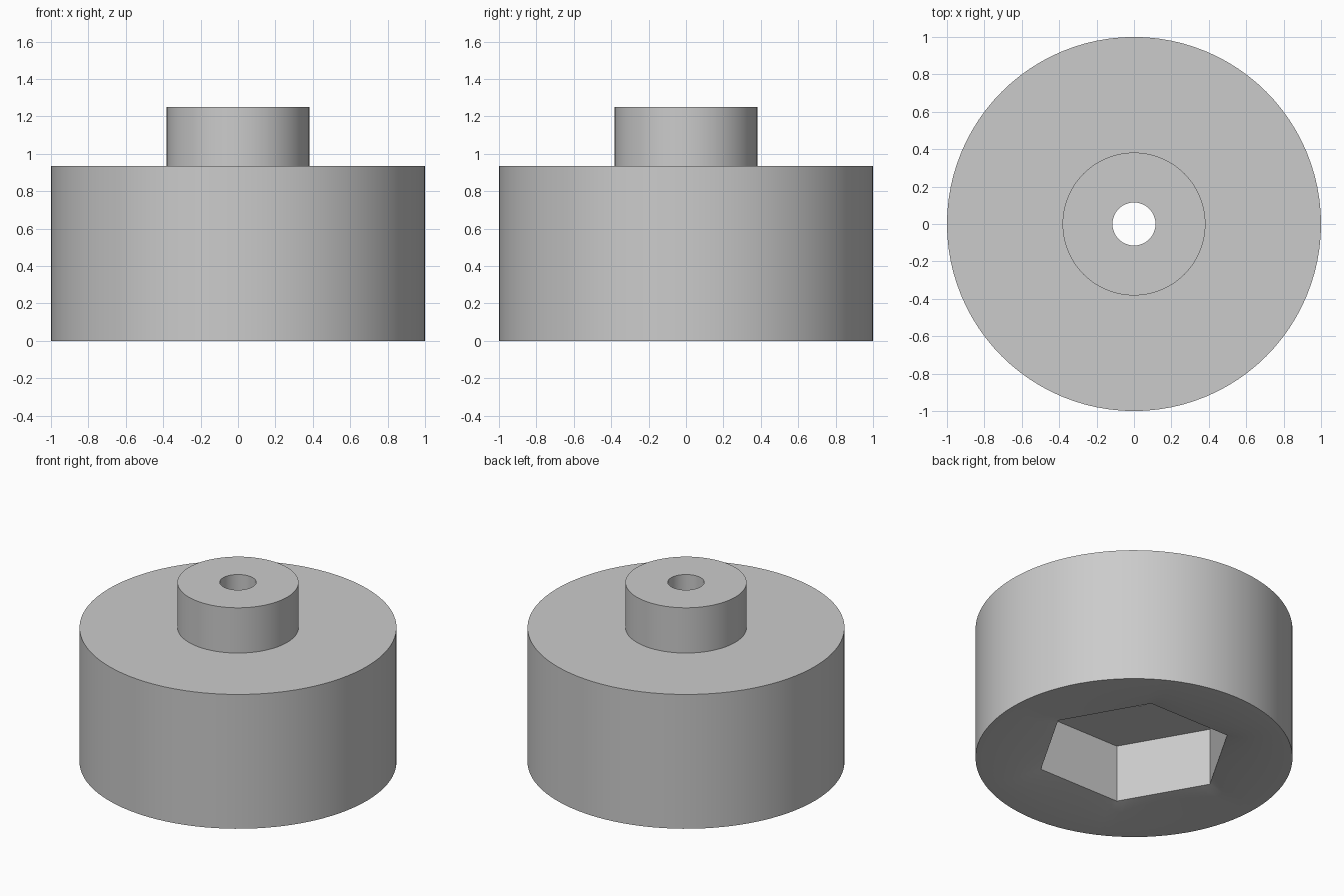
import bpy
import bmesh
import math

SIDES = 96
cube = bpy.data.objects.get("Cube")
if cube:
    bpy.data.objects.remove(cube, do_unlink=True)

grey = bpy.data.materials.new("plain grey")
grey.use_nodes = True
grey.diffuse_color = (0.6, 0.6, 0.6, 1)
grey.node_tree.nodes["Principled BSDF"].inputs["Base Color"].default_value = grey.diffuse_color


def circle(angle):
    return 1.0


def hexagon(angle):
    # distance to a unit hexagon with corners on the x axis
    return math.cos(math.pi / 6) / math.cos(angle % (math.pi / 3) - math.pi / 6)


# Cross-section as a closed loop of rings: outline, radius, height
rings = [
    (circle, 1.0, 0.0),       # base rim
    (circle, 1.0, 0.935),     # shoulder
    (circle, 0.382, 0.935),   # foot of the neck
    (circle, 0.382, 1.25),    # top of the neck
    (circle, 0.115, 1.25),    # bore, top
    (circle, 0.115, 0.44),    # bore, bottom
    (hexagon, 0.625, 0.44),   # socket ceiling
    (hexagon, 0.625, 0.04),   # socket mouth
    (circle, 0.78, 0.0),      # shallow dish around the mouth
]

bm = bmesh.new()
loops = []
for outline, radius, z in rings:
    loop = []
    for i in range(SIDES):
        a = math.tau * i / SIDES
        r = radius * outline(a)
        loop.append(bm.verts.new((r * math.cos(a), r * math.sin(a), z)))
    loops.append(loop)

# Skin neighbouring rings, closing the last one back to the first
for k, low in enumerate(loops):
    high = loops[(k + 1) % len(loops)]
    for i in range(SIDES):
        j = (i + 1) % SIDES
        bm.faces.new((low[i], low[j], high[j], high[i]))
bmesh.ops.recalc_face_normals(bm, faces=bm.faces)

mesh = bpy.data.meshes.new("socket_knob")
bm.to_mesh(mesh)
bm.free()
mesh.materials.append(grey)
knob = bpy.data.objects.new("socket_knob", mesh)
bpy.context.collection.objects.link(knob)

bpy.ops.object.select_all(action="DESELECT")
knob.select_set(True)
bpy.context.view_layer.objects.active = knob
bpy.ops.object.shade_smooth_by_angle(angle=math.radians(30))
